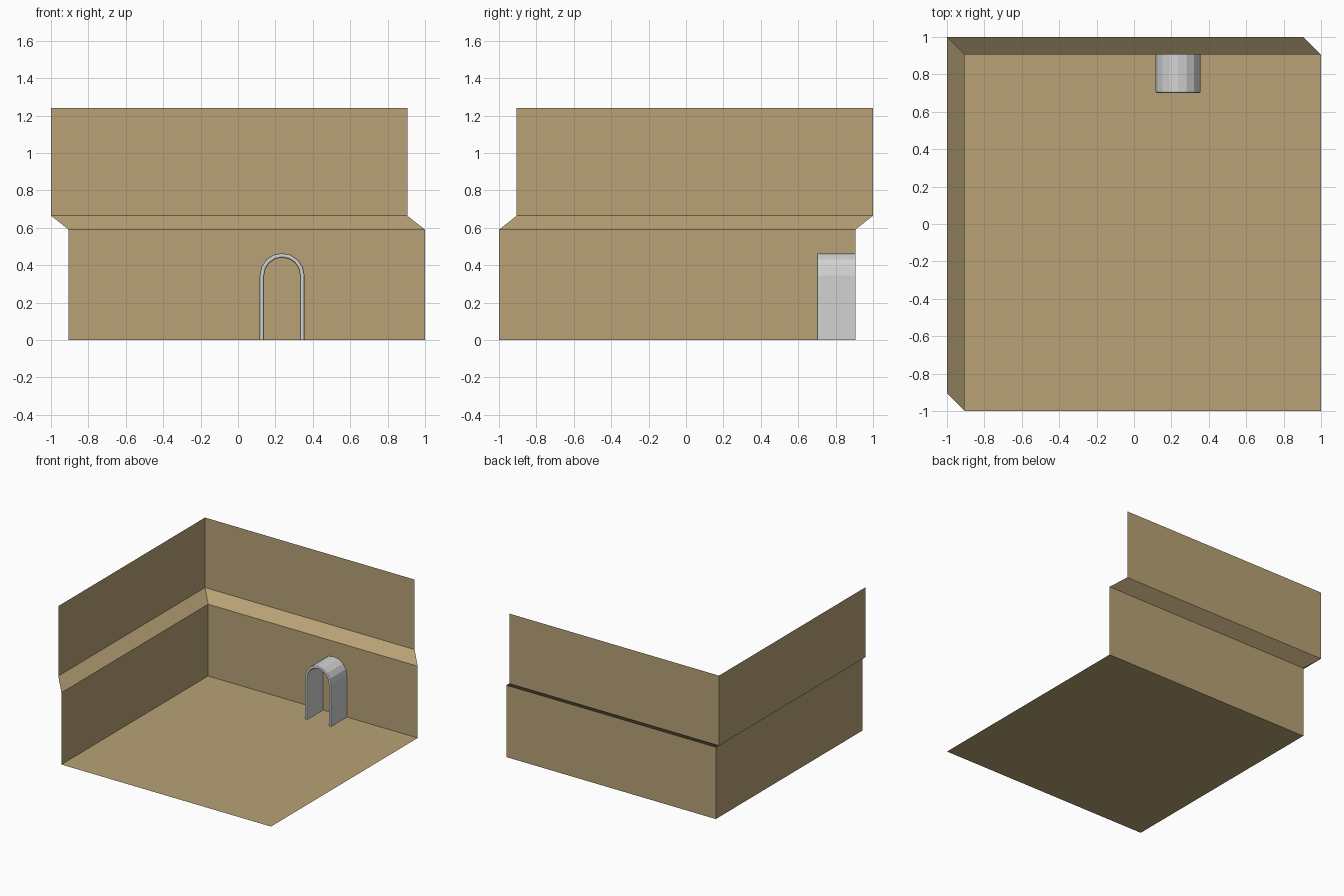
import bpy, bmesh, math

if "Cube" in bpy.data.objects:
    bpy.data.objects.remove(bpy.data.objects["Cube"])


def material(name, rgb):
    m = bpy.data.materials.new(name)
    m.diffuse_color = (*rgb, 1)
    m.use_nodes = True
    m.node_tree.nodes["Principled BSDF"].inputs["Base Color"].default_value = m.diffuse_color
    return m


def add_object(name, bm, mat):
    bmesh.ops.recalc_face_normals(bm, faces=bm.faces)
    me = bpy.data.meshes.new(name)
    bm.to_mesh(me)
    bm.free()
    me.materials.append(mat)
    ob = bpy.data.objects.new(name, me)
    bpy.context.collection.objects.link(ob)
    return ob


tan = material("tan plaster", (0.48, 0.36, 0.18))
grey = material("light grey", (0.65, 0.65, 0.65))

# Floor and two walls: one L-shaped plan line, shifted outward above the ledge
W = 0.905
S = 1 - W
bm = bmesh.new()
rows = []
for shift, z in [(0, 0), (0, 0.59), (S, 0.665), (S, 1.24)]:
    rows.append([bm.verts.new((x - shift, y + shift, z))
                 for x, y in [(-W, -1), (-W, W), (1, W)]])
for a, b in zip(rows, rows[1:]):
    for i in range(2):
        bm.faces.new((a[i], a[i + 1], b[i + 1], b[i]))
bm.faces.new((*rows[0], bm.verts.new((1, -1, 0))))
add_object("room_shell", bm, tan)

# Mouse-hole arch: U profile swept from the wall to a chamfered front rim
CX, CZ, R, T, N = 0.236, 0.345, 0.12, 0.024, 8


def u_line(r, y):
    pts = [(r, 0)] + [(r * math.cos(math.pi * i / N), CZ + r * math.sin(math.pi * i / N))
                      for i in range(N + 1)] + [(-r, 0)]
    return [bm.verts.new((CX + x, y, z)) for x, z in pts]


bm = bmesh.new()
c = 0.008
section = [(R, W), (R, 0.70 + c), (R - c * 0.3, 0.70 + c * 0.3), (R - c, 0.70),
           (R - T + c, 0.70), (R - T + c * 0.3, 0.70 + c * 0.3), (R - T, 0.70 + c), (R - T, W)]
lines = [u_line(r, y) for r, y in section]
for a, b in zip(lines, lines[1:]):
    for i in range(len(a) - 1):
        bm.faces.new((a[i], a[i + 1], b[i + 1], b[i]))
add_object("arch_frame", bm, grey)
